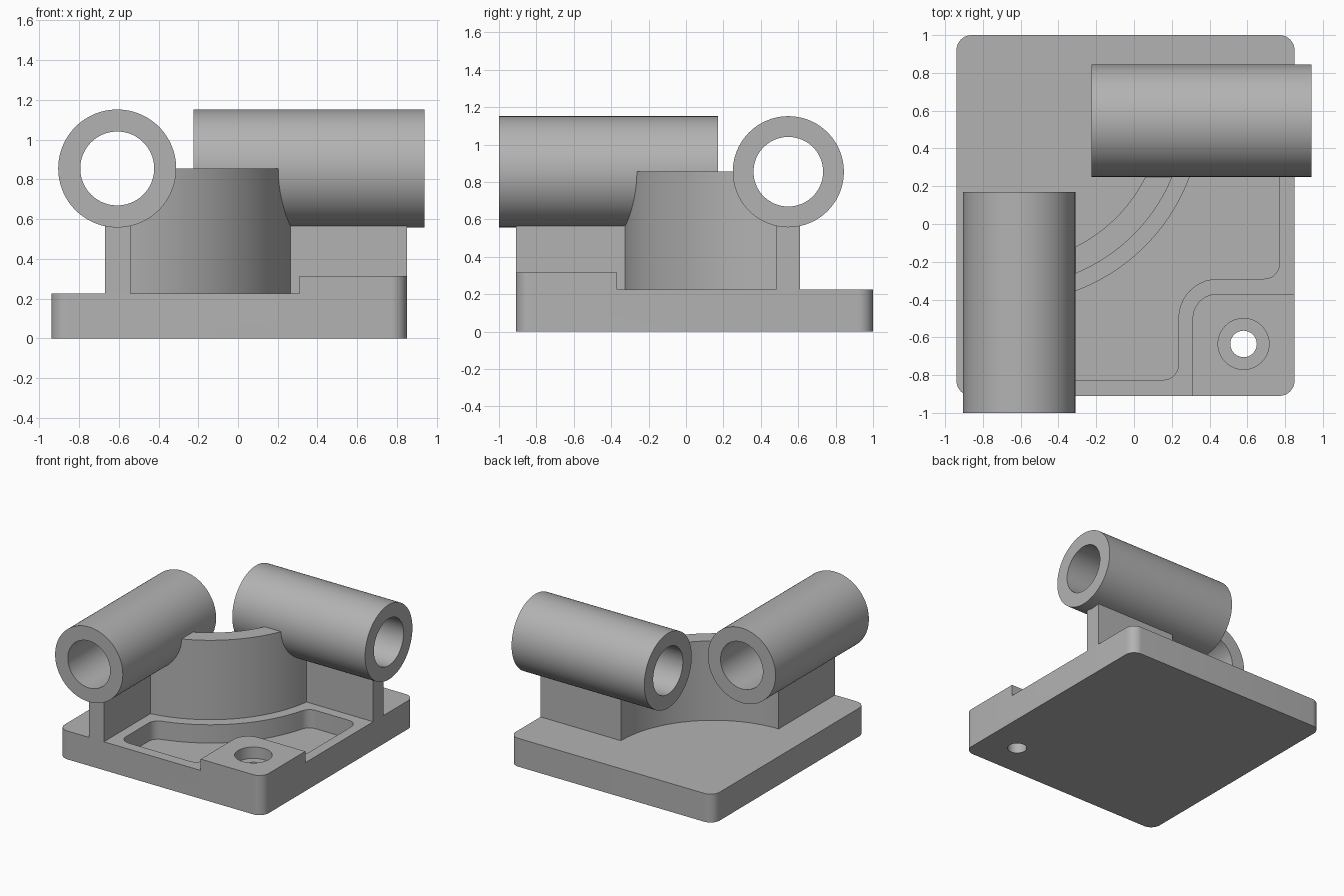
import bpy, bmesh
from math import sin, cos, tan, pi, radians
from mathutils import Vector, Matrix

old = bpy.data.objects.get("Cube")
if old:
    bpy.data.objects.remove(old, do_unlink=True)

grey = bpy.data.materials.new("plain_grey")
grey.use_nodes = True
grey.diffuse_color = (0.45, 0.45, 0.45, 1)
grey.node_tree.nodes["Principled BSDF"].inputs["Base Color"].default_value = grey.diffuse_color


def add_object(name, bm):
    bmesh.ops.recalc_face_normals(bm, faces=bm.faces)
    mesh = bpy.data.meshes.new(name)
    bm.to_mesh(mesh)
    bm.free()
    mesh.materials.append(grey)
    obj = bpy.data.objects.new(name, mesh)
    bpy.context.collection.objects.link(obj)
    return obj


def rounded(corners, steps=10):
    """Outline from (x, y, radius) corners, each replaced by a fillet arc."""
    out = []
    for i, (x, y, r) in enumerate(corners):
        p = Vector((x, y))
        if r == 0:
            out.append(p)
            continue
        a = (Vector(corners[i - 1][:2]) - p).normalized()
        b = (Vector(corners[(i + 1) % len(corners)][:2]) - p).normalized()
        half = a.angle(b) / 2
        centre = p + (a + b).normalized() * r / sin(half)
        start = p + a * r / tan(half) - centre
        turn = start.angle_signed(p + b * r / tan(half) - centre)
        for k in range(steps + 1):
            out.append(centre + Matrix.Rotation(-turn * k / steps, 2) @ start)
    return out


def prism(name, outline, low, high):
    bm = bmesh.new()
    face = bm.faces.new([bm.verts.new((p[0], p[1], low)) for p in outline])
    top = bmesh.ops.extrude_face_region(bm, geom=[face])["geom"]
    verts = [v for v in top if isinstance(v, bmesh.types.BMVert)]
    bmesh.ops.translate(bm, verts=verts, vec=(0, 0, high - low))
    return add_object(name, bm)


def cylinder(name, radius, start, end, sides=96):
    start, end = Vector(start), Vector(end)
    axis = end - start
    turn = axis.to_track_quat("Z", "Y").to_matrix().to_4x4()
    bm = bmesh.new()
    bmesh.ops.create_cone(bm, cap_ends=True, segments=sides, radius1=radius, radius2=radius,
                          depth=axis.length, matrix=Matrix.Translation((start + end) / 2) @ turn)
    return add_object(name, bm)


def combine(obj, other, operation, keep=False):
    mod = obj.modifiers.new("cut", "BOOLEAN")
    mod.operation, mod.solver, mod.object = operation, "EXACT", other
    bpy.context.view_layer.update()
    graph = bpy.context.evaluated_depsgraph_get()
    mesh = bpy.data.meshes.new_from_object(obj.evaluated_get(graph))
    obj.modifiers.clear()
    obj.data = mesh
    if not keep:
        bpy.data.objects.remove(other, do_unlink=True)


def arc(radius, first, last, steps=48):
    """Points about the shared centre of the curved wall, angles in degrees."""
    angles = [radians(first + (last - first) * k / steps) for k in range(steps + 1)]
    return [(WALL_X + radius * cos(t), WALL_Y + radius * sin(t), 0) for t in angles]


LEFT, RIGHT, FRONT, BACK = -0.94, 0.85, -0.91, 1.0
FLOOR, AXIS = 0.225, 0.855
WALL_X, WALL_Y, THICK = -0.67, 0.61, 0.13
R = 0.08

# Base plate with raised corner pad
base = prism("base_plate", rounded([(LEFT, FRONT, R), (RIGHT, FRONT, R),
                                    (RIGHT, BACK, R), (LEFT, BACK, R)]), 0, FLOOR)
pad = prism("corner_pad", rounded([(0.31, FRONT, 0), (RIGHT, FRONT, R),
                                   (RIGHT, -0.37, 0), (0.31, -0.37, 0.13)]), 0.1, 0.315)
combine(base, pad, "UNION")

# Pocket that follows the curved wall and wraps the pad
pocket = [(-0.46, -0.825, R), (0.235, -0.825, R), (0.235, -0.29, 0.21), (0.77, -0.29, R),
          (0.77, 0.40, R), (0.343, 0.40, R)] + arc(1.03, -17, -73) + [(-0.46, -0.403, R)]
combine(base, prism("pocket_cutter", rounded(pocket), 0.08, 0.5), "DIFFERENCE")

# Counterbored screw hole
for radius, low in ((0.07, -0.1), (0.135, 0.225)):
    hole = cylinder("hole_cutter", radius, (0.58, -0.635, low), (0.58, -0.635, 0.5), 48)
    combine(base, hole, "DIFFERENCE")

# Curved wall with a straight rib under each tube
inner_x, inner_y = WALL_X + THICK, WALL_Y - THICK
outline = ([(WALL_X, FRONT, 0), (inner_x, FRONT, 0)] + arc(0.944, -82.1, -7.9)
           + [(RIGHT, inner_y, 0), (RIGHT, WALL_Y, 0)] + arc(0.814, 0, -90))
wall = prism("curved_wall", rounded(outline), FLOOR, AXIS)

# Two open tubes at right angles
tubes = []
for name, start, end in (("front_tube", Vector((-0.608, -1, AXIS)), Vector((-0.608, 0.17, AXIS))),
                         ("side_tube", Vector((-0.225, 0.547, AXIS)), Vector((0.94, 0.547, AXIS)))):
    tube = cylinder(name, 0.297, start, end)
    extra = (end - start).normalized() * 0.1
    bore = cylinder("bore_cutter", 0.186, start - extra, end + extra)
    combine(wall, bore, "DIFFERENCE", keep=True)
    combine(tube, bore, "DIFFERENCE")
    tubes.append(tube)

for obj in [base, wall] + tubes:
    obj.data.shade_smooth()
    obj.data.set_sharp_from_angle(angle=radians(30))
